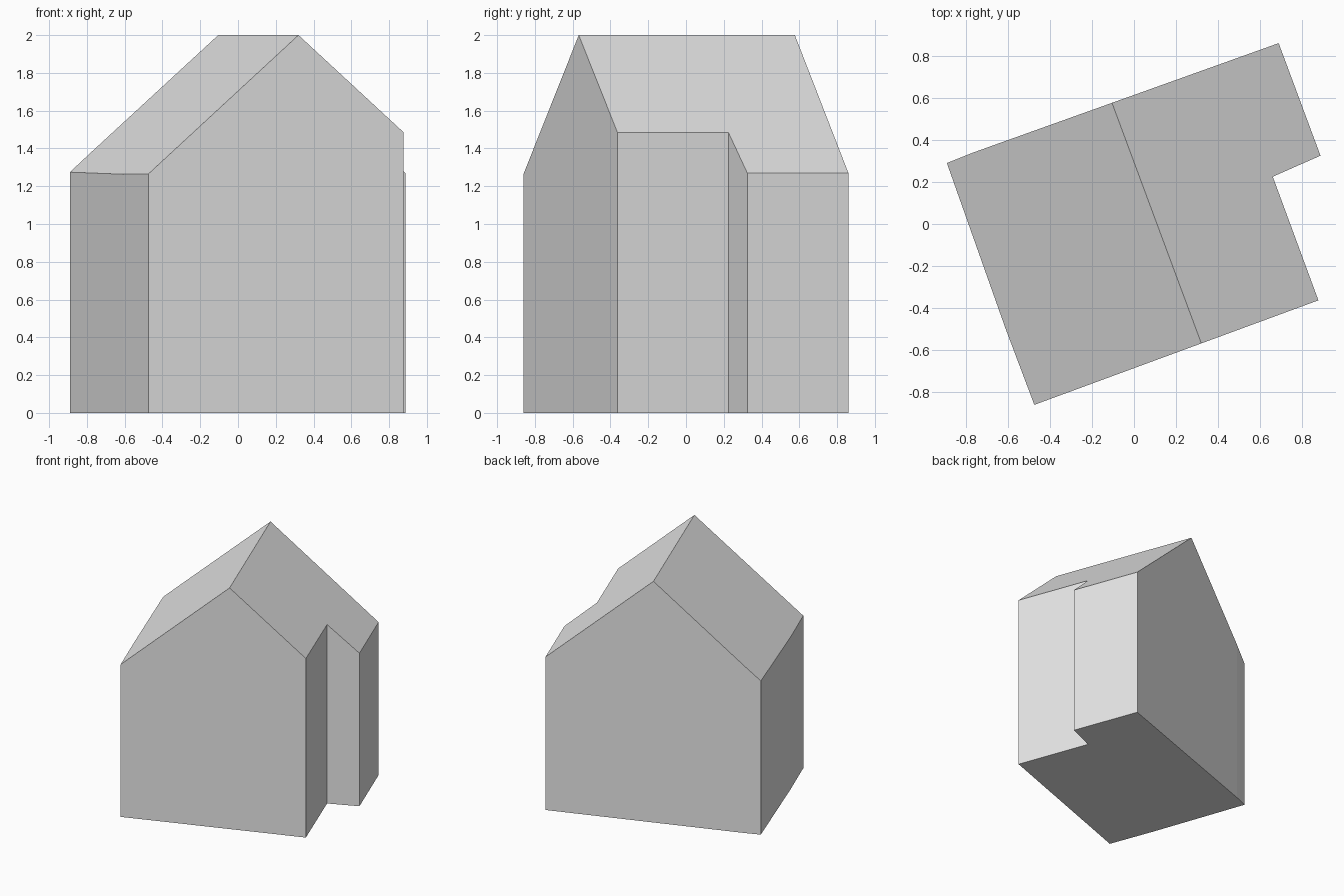
import bpy
import bmesh
from mathutils import Vector

cube = bpy.data.objects.get("Cube")
if cube:
    bpy.data.objects.remove(cube, do_unlink=True)

# Single plain colour
grey = bpy.data.materials.new("light grey")
grey.use_nodes = True
colour = (0.8, 0.8, 0.8, 1.0)
grey.diffuse_color = colour
grey.node_tree.nodes["Principled BSDF"].inputs["Base Color"].default_value = colour

# Ground outline, anticlockwise, with the notch in the +x side
outline = [(-0.89, 0.29), (-0.61, -0.5), (-0.474, -0.86), (0.877, -0.363),
           (0.66, 0.225), (0.887, 0.325), (0.688, 0.86), (-0.77, 0.338)]
ridge_back = Vector((-0.105, 0.577, 2))
ridge_front = Vector((0.32, -0.567, 2))
roof_slope = 0.868

# Walls: raise the outline above the ridge
bm = bmesh.new()
base = bm.faces.new([bm.verts.new((x, y, 0)) for x, y in outline])
raised = bmesh.ops.extrude_face_region(bm, geom=[base], use_keep_orig=True)
top = [v for v in raised["geom"] if isinstance(v, bmesh.types.BMVert)]
bmesh.ops.translate(bm, verts=top, vec=(0, 0, 2.2))

# Roof: slice off each slope and close the cut
along = (ridge_front - ridge_back).normalized()
across = Vector((-along.y, along.x, 0))
for side in (-1, 1):
    normal = (across * side * roof_slope + Vector((0, 0, 1))).normalized()
    bmesh.ops.bisect_plane(bm, geom=bm.verts[:] + bm.edges[:] + bm.faces[:],
                           plane_co=ridge_back, plane_no=normal,
                           clear_outer=True)
    rim = [e for e in bm.edges if e.is_boundary]
    bmesh.ops.holes_fill(bm, edges=rim, sides=0)

bmesh.ops.remove_doubles(bm, verts=bm.verts[:], dist=0.0005)
bmesh.ops.recalc_face_normals(bm, faces=bm.faces[:])

mesh = bpy.data.meshes.new("house")
bm.to_mesh(mesh)
bm.free()
mesh.materials.append(grey)
house = bpy.data.objects.new("house", mesh)
bpy.context.collection.objects.link(house)
